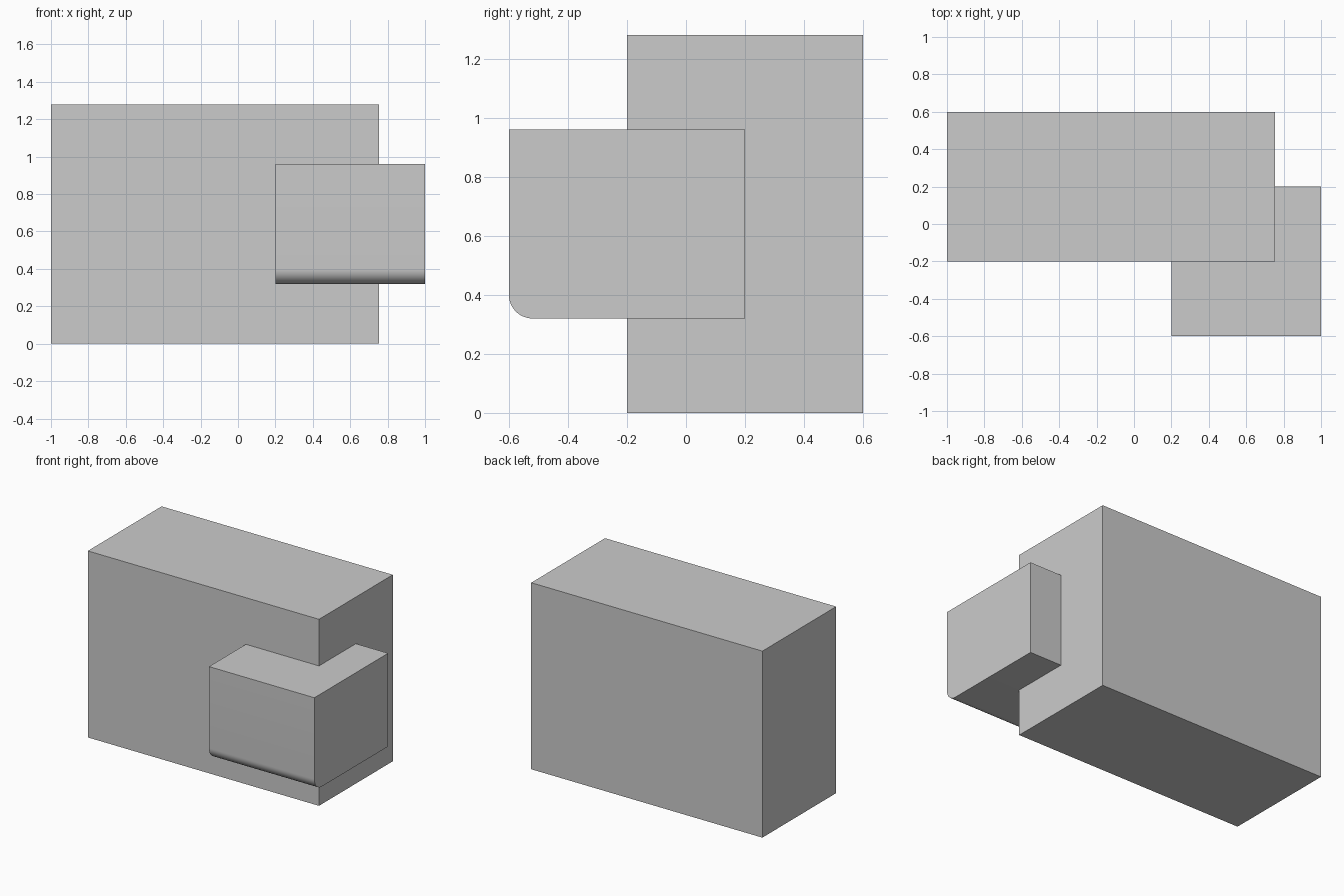
import bpy, bmesh
from mathutils import Vector

if "Cube" in bpy.data.objects:
    bpy.data.objects.remove(bpy.data.objects["Cube"])


def make_block(name, low, high, round_radius=0.0):
    """Box between two corners; optionally round its lower front edge."""
    low, high = Vector(low), Vector(high)
    bm = bmesh.new()
    bmesh.ops.create_cube(bm, size=1)
    bmesh.ops.scale(bm, vec=high - low, verts=bm.verts)
    bmesh.ops.translate(bm, vec=(low + high) / 2, verts=bm.verts)
    if round_radius:
        edge = [e for e in bm.edges
                if all(abs(v.co.y - low.y) < 1e-5 and abs(v.co.z - low.z) < 1e-5
                       for v in e.verts)]
        bmesh.ops.bevel(bm, geom=edge, offset=round_radius, segments=12,
                        profile=0.5, affect='EDGES')
    mesh = bpy.data.meshes.new(name)
    bm.to_mesh(mesh)
    bm.free()
    obj = bpy.data.objects.new(name, mesh)
    bpy.context.collection.objects.link(obj)
    return obj


# Large rear block
make_block("main_block", (-1, -0.2, 0), (0.755, 0.6, 1.28))

# Smaller block set into the front right corner, lower front edge rounded
side = make_block("corner_block", (0.2, -0.6, 0.32), (1, 0.2, 0.96), 0.08)
bpy.context.view_layer.objects.active = side
side.select_set(True)
bpy.ops.object.shade_smooth_by_angle()
